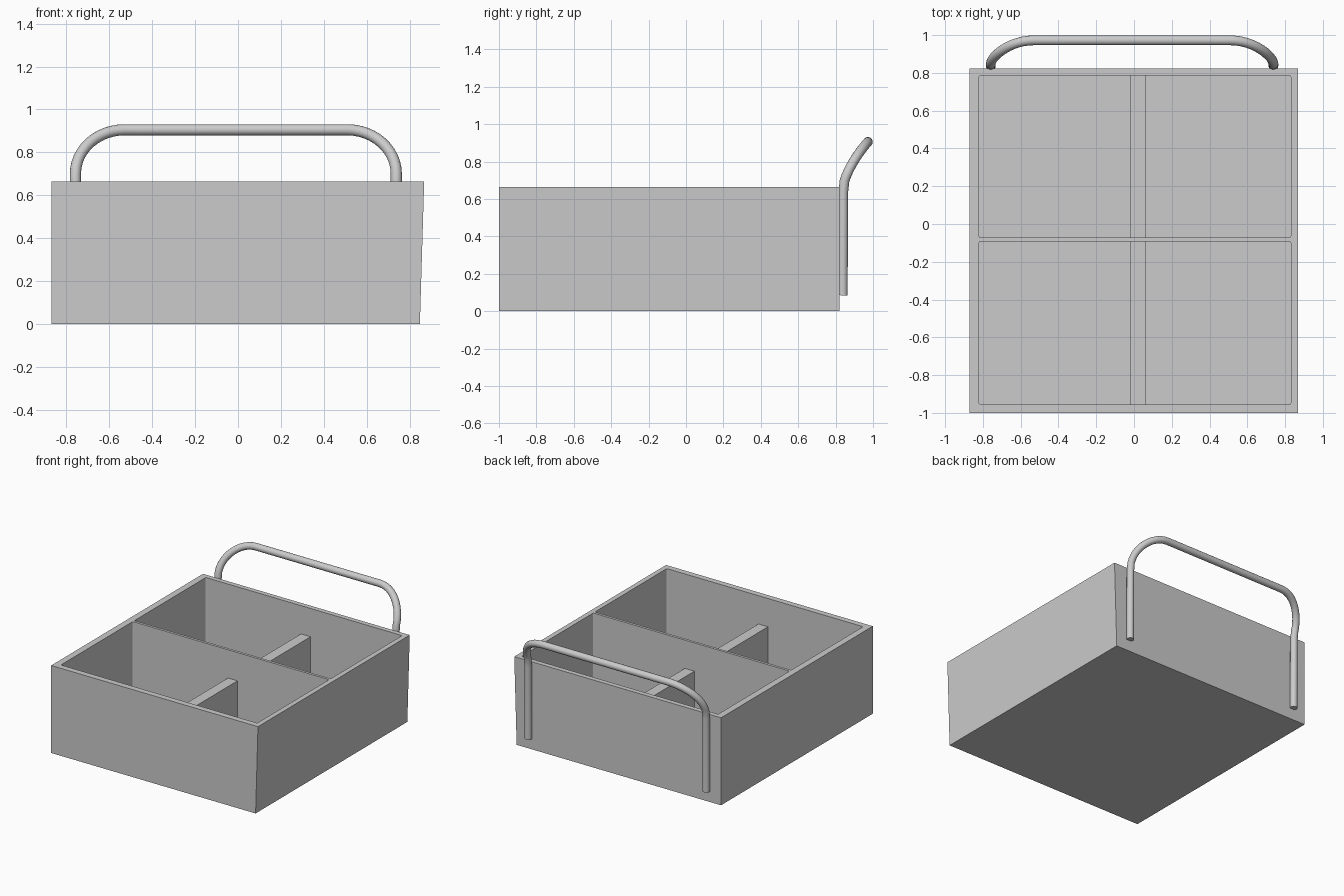
import bpy, bmesh, math

if "Cube" in bpy.data.objects:
    bpy.data.objects.remove(bpy.data.objects["Cube"])


def block(name, x, y, z, taper=0.0, corner=0.0):
    """Box from (min, max) ranges; taper pulls the lower right edge inward."""
    bm = bmesh.new()
    bmesh.ops.create_cube(bm, size=1)
    for v in bm.verts:
        right, low = v.co.x > 0, v.co.z < 0
        v.co = [r[c > 0] for r, c in zip((x, y, z), v.co)]
        if right and low:
            v.co.x -= taper
    if corner:
        upright = [e for e in bm.edges
                   if abs(e.verts[0].co.z - e.verts[1].co.z) > 0.1]
        bmesh.ops.bevel(bm, geom=upright, offset=corner, segments=3,
                        profile=0.5, affect='EDGES')
    mesh = bpy.data.meshes.new(name)
    bm.to_mesh(mesh)
    bm.free()
    obj = bpy.data.objects.new(name, mesh)
    bpy.context.collection.objects.link(obj)
    return obj


def activate(obj):
    bpy.ops.object.select_all(action='DESELECT')
    obj.select_set(True)
    bpy.context.view_layer.objects.active = obj


HEIGHT, FLOOR = 0.665, 0.04
POCKETS = {"front": (-0.955, -0.092), "back": (-0.072, 0.785)}

# Tray body with two pockets, leaving a thin cross wall flush with the rim
tray = block("tray", (-0.87, 0.868), (-1, 0.822), (0, HEIGHT), taper=0.02)
for side, y in POCKETS.items():
    cutter = block("pocket_cutter", (-0.82, 0.83), y, (FLOOR, 0.9), corner=0.008)
    cutter.hide_render = True
    mod = tray.modifiers.new("pocket", 'BOOLEAN')
    mod.operation, mod.solver, mod.object = 'DIFFERENCE', 'EXACT', cutter
    activate(tray)
    bpy.ops.object.modifier_apply(modifier=mod.name)
    bpy.data.objects.remove(cutter)

# Low thick divider in each pocket
for side, (y0, y1) in POCKETS.items():
    block(side + "_divider", (-0.02, 0.06), (y0 - 0.005, y1 + 0.005),
          (FLOOR - 0.01, 0.45))

# Handle path: leg, bend leaning backwards, then mirrored about its centre
CENTRE = -0.01
half = [(0.748, 0.838, 0.085), (0.748, 0.841, 0.64)]
for i in range(13):
    a = math.radians(90 * i / 12)
    u = 0.205 * math.sin(a)
    half.append((0.52 + 0.228 * math.cos(a),
                 0.848 + 0.35 * u + 1.25 * u * u, 0.70 + u))
path = [(CENTRE - x, y, z) for x, y, z in half]
path += [(CENTRE + x, y, z) for x, y, z in reversed(half)]

# Tube handle
curve = bpy.data.curves.new("handle", 'CURVE')
curve.dimensions = '3D'
curve.bevel_depth = 0.026
curve.bevel_resolution = 6
curve.use_fill_caps = True
spline = curve.splines.new('POLY')
spline.points.add(len(path) - 1)
for point, co in zip(spline.points, path):
    point.co = (*co, 1)
handle = bpy.data.objects.new("handle", curve)
bpy.context.collection.objects.link(handle)
activate(handle)
bpy.ops.object.convert(target='MESH')
bpy.ops.object.shade_smooth_by_angle(angle=math.radians(40))
